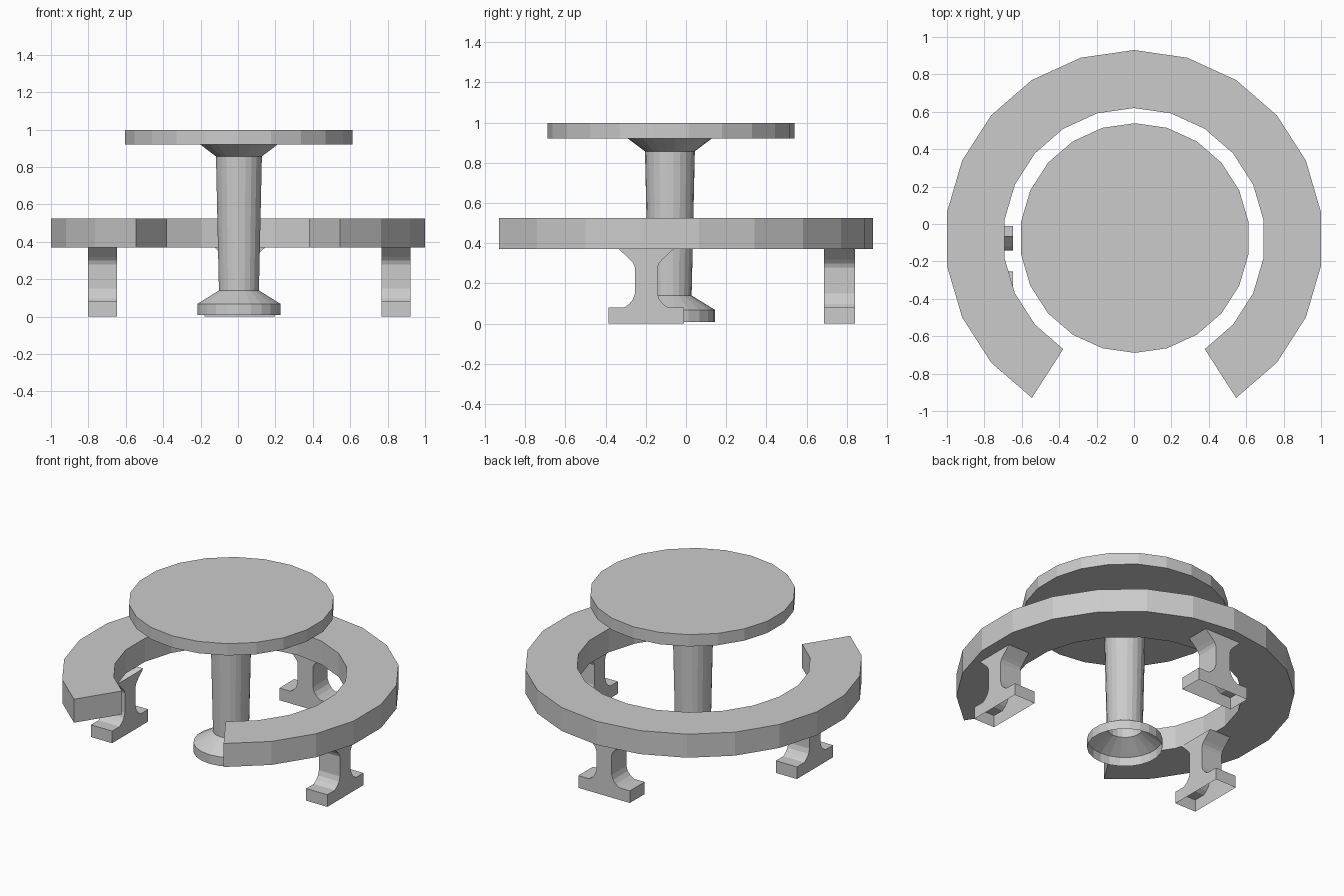
import bpy, bmesh, math
from mathutils import Matrix

cube = bpy.data.objects.get("Cube")
if cube:
    bpy.data.objects.remove(cube, do_unlink=True)

GREY = (0.6, 0.6, 0.6, 1)
grey = bpy.data.materials.new("plain grey")
grey.use_nodes = True
grey.diffuse_color = GREY
grey.node_tree.nodes["Principled BSDF"].inputs["Base Color"].default_value = GREY

SIDES = 22
STEP = math.tau / SIDES
CENTRE_Y = -0.08


def finish(bm, name, matrix):
    bmesh.ops.remove_doubles(bm, verts=bm.verts[:], dist=0.0001)
    bmesh.ops.recalc_face_normals(bm, faces=bm.faces[:])
    mesh = bpy.data.meshes.new(name)
    bm.to_mesh(mesh)
    bm.free()
    mesh.materials.append(grey)
    obj = bpy.data.objects.new(name, mesh)
    obj.matrix_world = matrix
    bpy.context.collection.objects.link(obj)
    return obj


def sweep(name, profile, first, last, x=0.0, closed=False):
    """Turn a (radius, height) profile about z, from step first to step last."""
    bm = bmesh.new()
    rings = []
    for k in range(first, last + 1):
        a = k * STEP
        rings.append([bm.verts.new((r * math.sin(a), r * math.cos(a), z)) for r, z in profile])
    n = len(profile)
    for a, b in zip(rings, rings[1:]):
        for i in range(n if closed else n - 1):
            j = (i + 1) % n
            bm.faces.new((a[i], a[j], b[j], b[i]))
    if closed:
        bm.faces.new(rings[0])
        bm.faces.new(rings[-1])
    return finish(bm, name, Matrix.Translation((x, CENTRE_Y, 0)))


def leg(name, x, y, turn):
    """I-shaped plate, extruded sideways; open under the foot and at the seat."""
    half = [(0.188, 0), (0.188, 0.08), (0.11, 0.08), (0.085, 0.097), (0.066, 0.12),
            (0.056, 0.15), (0.056, 0.28), (0.064, 0.3), (0.08, 0.318), (0.135, 0.37)]
    outline = half + [(-u, z) for u, z in reversed(half)]
    bm = bmesh.new()
    front, back = ([bm.verts.new((u, v, z)) for u, z in outline] for v in (-0.077, 0.077))
    bm.faces.new(front)
    bm.faces.new(back)
    n, top = len(outline), len(half) - 1
    for i in range(n - 1):
        if i != top:
            bm.faces.new((front[i], front[i + 1], back[i + 1], back[i]))
    finish(bm, name, Matrix.Translation((x, y, 0)) @ Matrix.Rotation(turn, 4, "Z"))


# Ring seat with a gap at the front
sweep("bench_seat", [(0.70, 0.37), (1.01, 0.37), (1.01, 0.525), (0.70, 0.525)], -9, 9, closed=True)

# Round table top
top = bmesh.new()
bmesh.ops.create_cone(top, cap_ends=True, segments=SIDES, radius1=0.614, radius2=0.614, depth=0.078)
finish(top, "table_top", Matrix.Translation((0.004, CENTRE_Y + 0.005, 0.959)))

# Hollow pedestal with flared base and head
sweep("pedestal", [(0.225, 0.008), (0.225, 0.068), (0.108, 0.14), (0.124, 0.857), (0.208, 0.92)],
      0, SIDES, x=0.005)

# Bench legs
leg("left_leg", 0.845, -0.198, math.pi / 2)
leg("right_leg", -0.725, -0.198, math.pi / 2)
leg("back_leg", 0.01, 0.763, 0)
